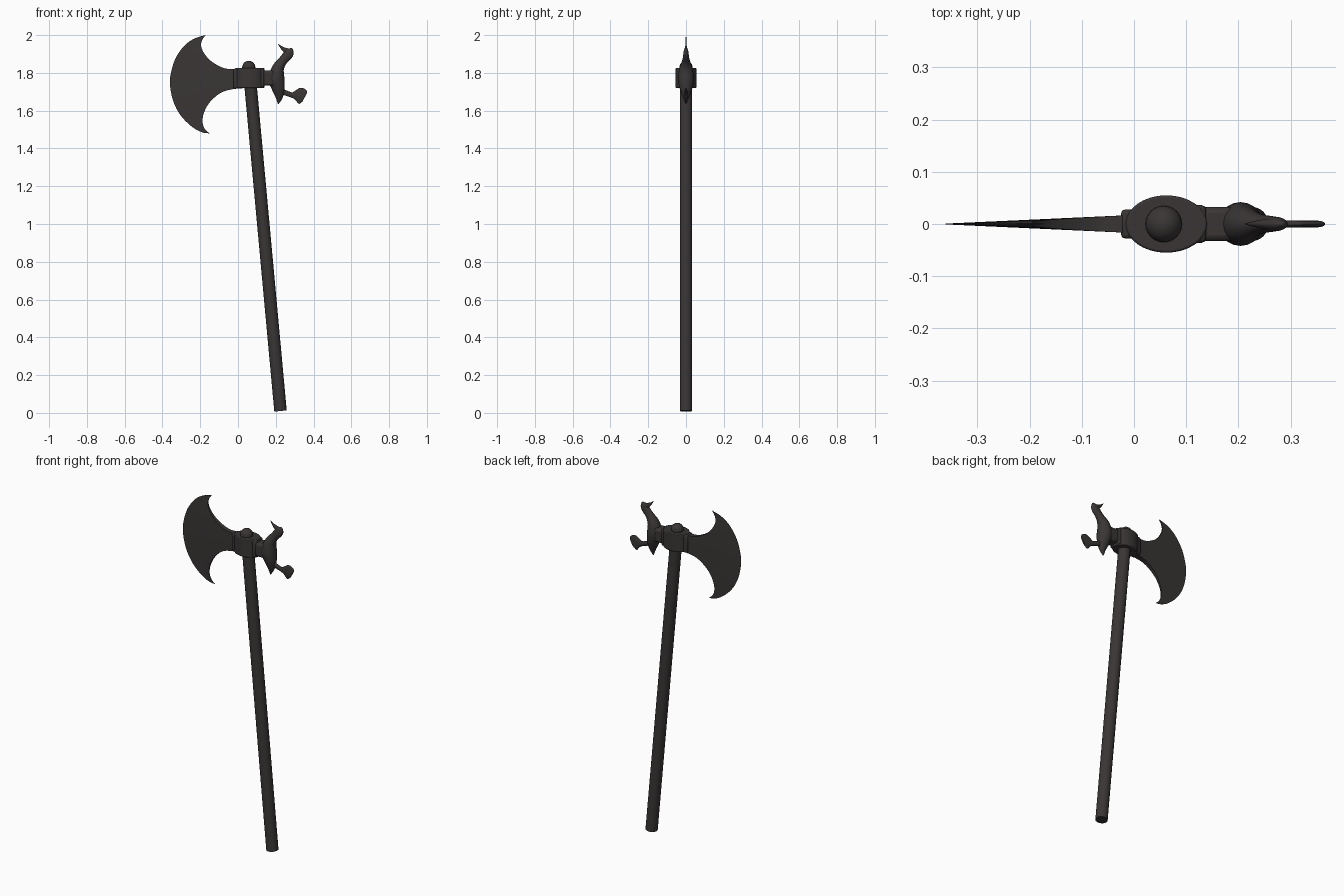
import bpy, bmesh, math
from mathutils import Vector

if "Cube" in bpy.data.objects:
    bpy.data.objects.remove(bpy.data.objects["Cube"])

iron = bpy.data.materials.new("dark iron")
iron.diffuse_color = (0.042, 0.036, 0.036, 1)
iron.use_nodes = True
iron.node_tree.nodes["Principled BSDF"].inputs["Base Color"].default_value = iron.diffuse_color


def finish(ob, name, bevel=0, angle=40):
    ob.name = name
    ob.data.materials.append(iron)
    bpy.ops.object.select_all(action='DESELECT')
    ob.select_set(True)
    bpy.context.view_layer.objects.active = ob
    bpy.ops.object.transform_apply(location=False, rotation=False, scale=True)
    if bevel:
        m = ob.modifiers.new("bevel", 'BEVEL')
        m.width, m.segments = bevel, 2
    bpy.ops.object.shade_smooth_by_angle(angle=math.radians(angle))
    return ob


def spline(pts, n):
    """Catmull-Rom curve through tuples of any size, n+1 samples."""
    p = [pts[0]] + list(pts) + [pts[-1]]
    out = []
    for k in range(n + 1):
        s = k / n * (len(pts) - 1)
        i = min(int(s), len(pts) - 2)
        t = s - i
        out.append([0.5 * (2 * b + (c - a) * t + (2 * a - 5 * b + 4 * c - d) * t * t
                           + (3 * b - a - 3 * c + d) * t ** 3)
                    for a, b, c, d in zip(*p[i:i + 4])])
    return out


def loft(name, rings, caps=True, angle=40):
    bm = bmesh.new()
    rows = [[bm.verts.new(v) for v in r] for r in rings]
    n = len(rows[0])
    for a, b in zip(rows, rows[1:]):
        for i in range(n):
            bm.faces.new((a[i], a[(i + 1) % n], b[(i + 1) % n], b[i]))
    if caps:
        bm.faces.new(rows[0])
        bm.faces.new(rows[-1])
    bmesh.ops.remove_doubles(bm, verts=bm.verts, dist=1e-4)
    bmesh.ops.recalc_face_normals(bm, faces=bm.faces)
    me = bpy.data.meshes.new(name)
    bm.to_mesh(me)
    bm.free()
    ob = bpy.data.objects.new(name, me)
    bpy.context.collection.objects.link(ob)
    return finish(ob, name, angle=angle)


def tube(name, pts, n=24, sides=20):
    """Oval tube along an x-z path; points are (x, z, radius in plane, radius in y)."""
    s = spline(pts, n)
    rings = []
    for k, (x, z, r, ry) in enumerate(s):
        a, b = s[max(k - 1, 0)], s[min(k + 1, n)]
        t = Vector((b[0] - a[0], b[1] - a[1])).normalized()
        rings.append([(x - t.y * r * math.cos(q), ry * math.sin(q), z + t.x * r * math.cos(q))
                      for q in (2 * math.pi * j / sides for j in range(sides))])
    return loft(name, rings, angle=60)


def box(name, x0, x1, y, z0, z1, bevel):
    bpy.ops.mesh.primitive_cube_add(size=1, location=((x0 + x1) / 2, 0, (z0 + z1) / 2))
    ob = bpy.context.object
    ob.scale = (x1 - x0, 2 * y, z1 - z0)
    return finish(ob, name, bevel)


# Leaning shaft
low, top = Vector((0.225, 0, 0.01)), Vector((0.058, 0, 1.825))
bpy.ops.mesh.primitive_cylinder_add(vertices=24, radius=0.033, depth=(top - low).length,
                                    location=(low + top) / 2)
shaft = bpy.context.object
shaft.rotation_euler = (0, math.atan2(top.x - low.x, top.z - low.z), 0)
finish(shaft, "shaft")

# Domed shaft end
bpy.ops.mesh.primitive_uv_sphere_add(segments=24, ring_count=12, radius=0.035,
                                     location=(0.057, 0, 1.829))
finish(bpy.context.object, "shaft_knob")

# Oval sleeve around the shaft
bpy.ops.mesh.primitive_cylinder_add(vertices=32, radius=1, depth=0.105, location=(0.062, 0, 1.773))
sleeve = bpy.context.object
sleeve.scale = (0.078, 0.055, 1)
finish(sleeve, "sleeve", 0.004)

# Collars on both sides of the sleeve
box("blade_collar", -0.025, 0.03, 0.028, 1.718, 1.822, 0.008)
box("rear_collar", 0.08, 0.138, 0.036, 1.724, 1.822, 0.008)
box("rear_socket", 0.13, 0.2, 0.033, 1.732, 1.812, 0.012)

# Crescent blade: strip between cutting edge and inner edge, thicker away from the edge
edge = spline([(-0.172, 2.0), (-0.23, 1.982), (-0.283, 1.945), (-0.33, 1.878), (-0.355, 1.8),
               (-0.36, 1.735), (-0.341, 1.645), (-0.3, 1.57), (-0.24, 1.512), (-0.188, 1.485),
               (-0.151, 1.48)], 61)
upper = spline([(-0.172, 2.0), (-0.19, 1.973), (-0.195, 1.942), (-0.177, 1.9), (-0.135, 1.857),
                (-0.07, 1.824), (0.0, 1.82)], 30)
lower = spline([(0.0, 1.718), (-0.08, 1.7), (-0.143, 1.652), (-0.177, 1.597), (-0.188, 1.545),
                (-0.177, 1.505), (-0.151, 1.48)], 30)
rings = []
for e, i in zip(edge, upper + lower):
    e, i = Vector(e), Vector(i)
    line = [(e.lerp(i, k / 6), 0.0008 + 0.045 * (i - e).length * k / 6) for k in range(7)]
    rings.append([(p.x, -h, p.y) for p, h in line] + [(p.x, h, p.y) for p, h in reversed(line)])
loft("blade", rings, caps=False, angle=30)

# Bird-like rear ornament
tube("ornament_body", [(0.213, 1.635, 0.002, 0.002), (0.218, 1.675, 0.021, 0.018),
                       (0.213, 1.72, 0.035, 0.034), (0.204, 1.77, 0.042, 0.042),
                       (0.212, 1.825, 0.032, 0.034), (0.238, 1.865, 0.024, 0.02),
                       (0.264, 1.895, 0.026, 0.015), (0.277, 1.915, 0.021, 0.012),
                       (0.286, 1.93, 0.004, 0.003)])
tube("ornament_beak", [(0.28, 1.91, 0.016, 0.011), (0.255, 1.918, 0.014, 0.01),
                       (0.233, 1.932, 0.008, 0.006), (0.213, 1.953, 0.001, 0.001)])
tube("ornament_stem", [(0.215, 1.71, 0.012, 0.012), (0.25, 1.695, 0.014, 0.009),
                       (0.285, 1.683, 0.014, 0.007), (0.305, 1.682, 0.026, 0.007),
                       (0.325, 1.68, 0.042, 0.007), (0.343, 1.675, 0.04, 0.007),
                       (0.353, 1.67, 0.028, 0.006)])
